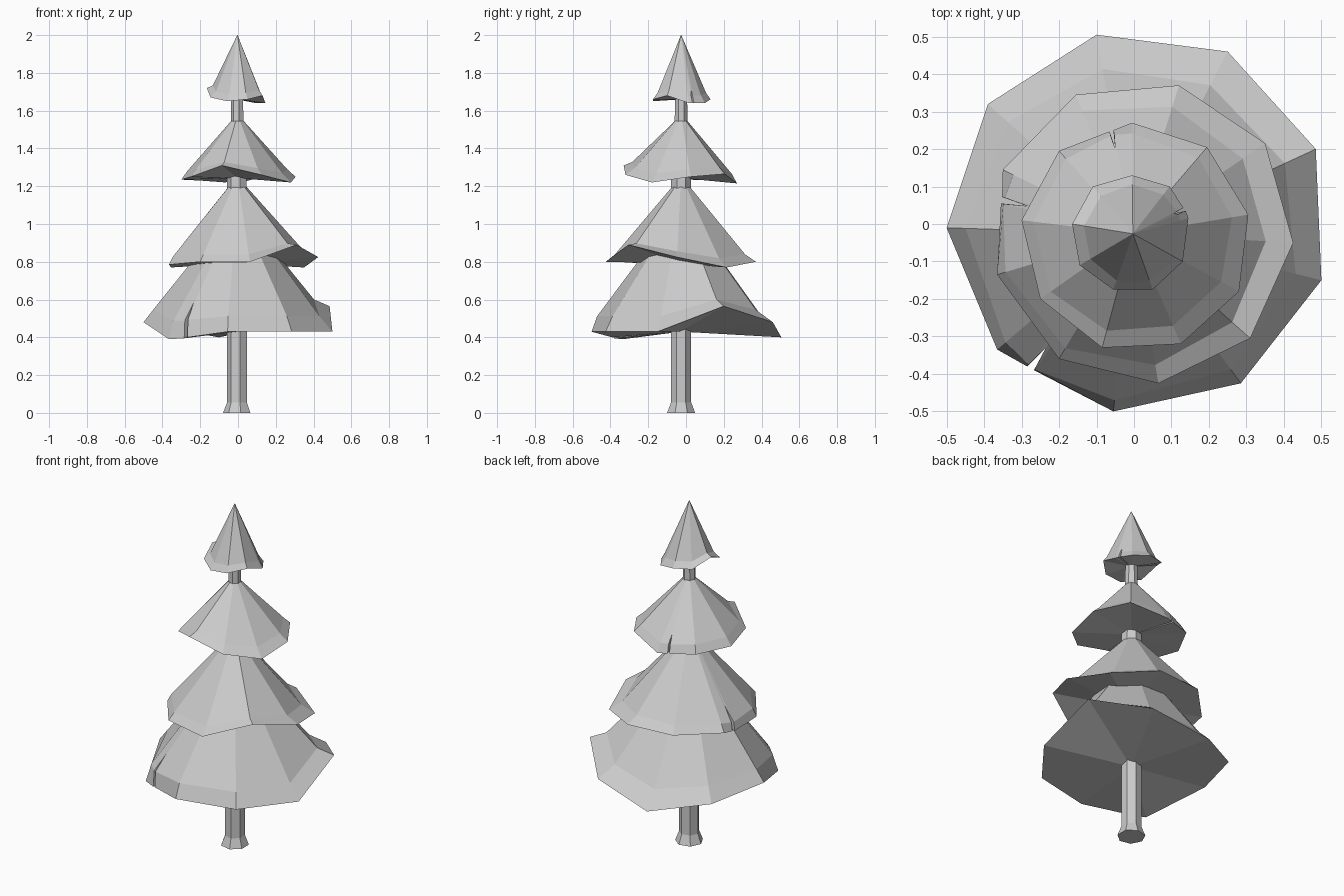
import bpy, bmesh, math

AXIS = (-0.003, -0.026)   # the trunk line all parts share


def finish(bm, name):
    bmesh.ops.recalc_face_normals(bm, faces=bm.faces)
    mesh = bpy.data.meshes.new(name)
    bm.to_mesh(mesh)
    bm.free()
    bpy.context.collection.objects.link(bpy.data.objects.new(name, mesh))


def bridge(bm, a, b):
    n = len(a)
    for i in range(n):
        j = (i + 1) % n
        bm.faces.new((a[i], a[j], b[j], b[i]))


def make_trunk(profile, sides, turn):
    bm = bmesh.new()
    rings = []
    for r, z in profile:
        angles = [turn + math.tau * i / sides for i in range(sides)]
        rings.append([bm.verts.new((AXIS[0] + r * math.cos(a),
                                    AXIS[1] + r * math.sin(a), z)) for a in angles])
    for a, b in zip(rings, rings[1:]):
        bridge(bm, a, b)
    bm.faces.new(rings[0])
    bm.faces.new(rings[-1])
    finish(bm, "trunk")


def make_tier(name, rim, slit, top_r, top_z, mid_r, mid_z, hub_z):
    """Faceted cone that bends into an uneven hem, closed underneath.
    slit is the index of the hem point that is cut inwards."""
    bm = bmesh.new()
    mean = sum(p[2] for p in rim) / len(rim)
    hem, mid, top = [], [], []
    for i, (x, y, z) in enumerate(rim):
        dx, dy = x - AXIS[0], y - AXIS[1]
        d = math.hypot(dx, dy)
        r = mid_r
        bend = mid_z + 0.65 * ((rim[i - 1][2] if i == slit else z) - mean)
        if i == slit:                       # slit ends on the cone surface
            r = min(d, mid_r)
            bend += (top_z - bend) * (mid_r - r) / (mid_r - top_r)

        def at(radius, height):
            return bm.verts.new((AXIS[0] + dx / d * radius, AXIS[1] + dy / d * radius, height))
        hem.append(at(d, z))
        mid.append(at(r, bend))
        top.append(at(top_r, top_z))
    bridge(bm, hem, mid)
    bridge(bm, mid, top)
    bm.faces.new(top)
    hub = bm.verts.new((*AXIS, hub_z))
    for i in range(len(hem)):
        bm.faces.new((hem[i], hem[(i + 1) % len(hem)], hub))
    finish(bm, name)


# Trunk with flared foot
make_trunk([(0.076, 0), (0.055, 0.055), (0.054, 1.24), (0.036, 1.5), (0.032, 1.7)],
           7, math.radians(26.5))

# Foliage tiers, each hem with one small slit
make_tier("bottom_foliage", [
    (-0.365, -0.335, 0.39), (-0.5, -0.01, 0.48), (-0.39, 0.32, 0.45),
    (-0.10, 0.505, 0.40), (0.25, 0.46, 0.48), (0.485, 0.2, 0.565),
    (0.5, -0.15, 0.43), (0.285, -0.425, 0.43), (-0.055, -0.5, 0.43),
    (-0.267, -0.39, 0.40), (-0.235, -0.33, 0.45), (-0.285, -0.38, 0.395)],
    10, 0.05, 1.04, 0.447, 0.52, 0.43)

make_tier("lower_middle_foliage", [
    (-0.35, 0.145, 0.79), (-0.155, 0.345, 0.80), (0.12, 0.37, 0.80),
    (0.35, 0.215, 0.77), (0.425, -0.05, 0.825), (0.31, -0.305, 0.89),
    (0.065, -0.425, 0.80), (-0.2, -0.36, 0.80), (-0.365, -0.135, 0.785),
    (-0.355, 0.055, 0.77), (-0.285, 0.048, 0.81), (-0.352, 0.072, 0.775)],
    10, 0.05, 1.195, 0.355, 0.84, 0.79)

make_tier("upper_middle_foliage", [
    (-0.2, 0.195, 1.23), (-0.065, 0.247, 1.22), (-0.05, 0.2, 1.25),
    (-0.055, 0.25, 1.22), (-0.005, 0.27, 1.215), (0.195, 0.205, 1.265),
    (0.305, 0.025, 1.25), (0.28, -0.18, 1.22), (0.125, -0.32, 1.26),
    (-0.085, -0.33, 1.31), (-0.25, -0.2, 1.25), (-0.3, 0.01, 1.235)],
    2, 0.034, 1.545, 0.268, 1.285, 1.243)

make_tier("top_foliage", [
    (-0.005, 0.13, 1.66), (0.095, 0.1, 1.64), (0.132, 0.043, 1.64),
    (0.105, 0.028, 1.66), (0.138, 0.035, 1.64), (0.145, 0.015, 1.64),
    (0.13, -0.1, 1.68), (0.05, -0.175, 1.66), (-0.055, -0.175, 1.65),
    (-0.145, -0.11, 1.67), (-0.165, 0.0, 1.72), (-0.11, 0.1, 1.67)],
    3, 0.001, 2.0, 0.132, 1.695, 1.66)
